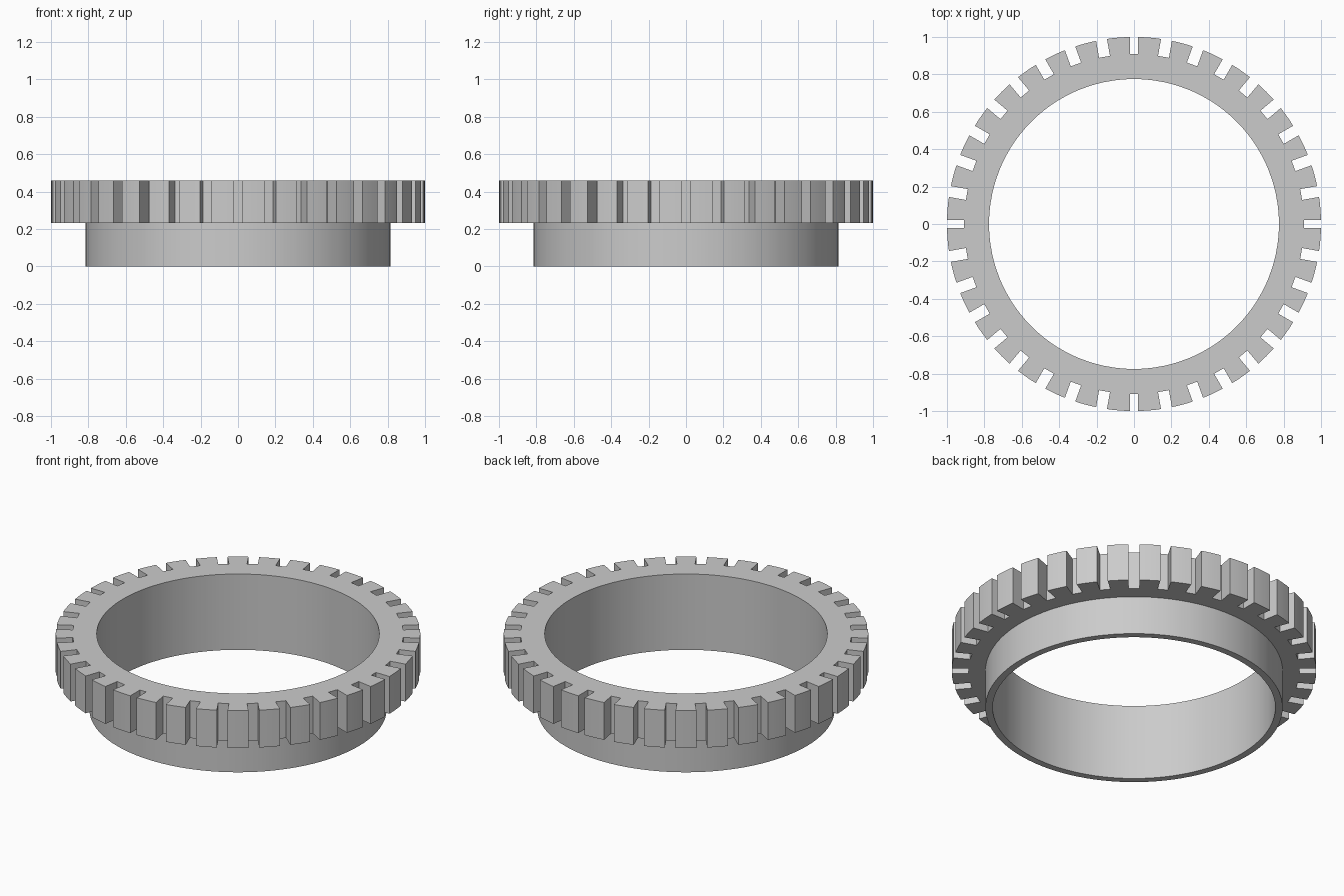
import bpy, bmesh
from math import asin, cos, sin, pi

cube = bpy.data.objects.get("Cube")
if cube:
    bpy.data.objects.remove(cube)

SLOTS = 36
STEP = 2 * pi / SLOTS
R_BORE, R_COLLAR, R_FLOOR, R_OUT = 0.775, 0.815, 0.908, 1.0
Z_FLANGE, Z_TOP = 0.233, 0.459
ARC = 4  # segments across each tooth

bm = bmesh.new()


def vert(r, a, z):
    return bm.verts.new((r * cos(a), r * sin(a), z))


def half_width(k):
    # the four slots on the axes are narrower
    return 0.0215 if k % 9 == 0 else 0.0295


def spread(a, b):
    return [a + (b - a) * i / ARC for i in range(ARC + 1)]


# Angles across each tooth, at the slot floor and at the rim
inner_angles, rim_angles = [], []
for k in range(SLOTS):
    w0, w1 = half_width(k), half_width(k + 1)
    a, b = k * STEP, (k + 1) * STEP
    inner_angles.append(spread(a + asin(w0 / R_FLOOR), b - asin(w1 / R_FLOOR)))
    rim_angles.append(spread(a + asin(w0), b - asin(w1)))

# Bore and collar: four rings of points that share the tooth angles
PROFILE = [(R_BORE, Z_TOP), (R_BORE, 0), (R_COLLAR, 0), (R_COLLAR, Z_FLANGE)]
all_angles = [a for tooth in inner_angles for a in tooth]
rings = [[vert(r, a, z) for a in all_angles] for r, z in PROFILE]
count = len(all_angles)
for lower, upper in zip(rings, rings[1:]):
    for i in range(count):
        j = (i + 1) % count
        bm.faces.new((lower[i], lower[j], upper[j], upper[i]))

# Toothed flange: a flat polygon per tooth and a flat strip behind each slot
teeth = {}
for z, ring in ((Z_TOP, rings[0]), (Z_FLANGE, rings[3])):
    outlines = []
    for k in range(SLOTS):
        inn, rim = inner_angles[k], rim_angles[k]
        outlines.append([vert(R_FLOOR, inn[0], z)]
                        + [vert(R_OUT, a, z) for a in rim]
                        + [vert(R_FLOOR, inn[-1], z)])
    for k in range(SLOTS):
        start = k * (ARC + 1)
        inside = ring[start:start + ARC + 1]
        bm.faces.new(outlines[k] + inside[::-1])
        bm.faces.new((outlines[k][-1], outlines[(k + 1) % SLOTS][0],
                      ring[(start + ARC + 1) % count], inside[-1]))
    teeth[z] = [v for outline in outlines for v in outline]

# Tooth sides, rims and slot floors
top, low = teeth[Z_TOP], teeth[Z_FLANGE]
for i in range(len(top)):
    j = (i + 1) % len(top)
    bm.faces.new((low[i], low[j], top[j], top[i]))

bmesh.ops.recalc_face_normals(bm, faces=bm.faces[:])
mesh = bpy.data.meshes.new("slotted_ring")
bm.to_mesh(mesh)
bm.free()

# Plain grey finish
grey = bpy.data.materials.new("plain_grey")
grey.use_nodes = True
colour = (0.6, 0.6, 0.6, 1)
grey.diffuse_color = colour
grey.node_tree.nodes["Principled BSDF"].inputs["Base Color"].default_value = colour
mesh.materials.append(grey)

ring_obj = bpy.data.objects.new("slotted_ring", mesh)
bpy.context.collection.objects.link(ring_obj)
bpy.ops.object.select_all(action='DESELECT')
ring_obj.select_set(True)
bpy.context.view_layer.objects.active = ring_obj
bpy.ops.object.shade_smooth_by_angle(angle=pi / 6)
